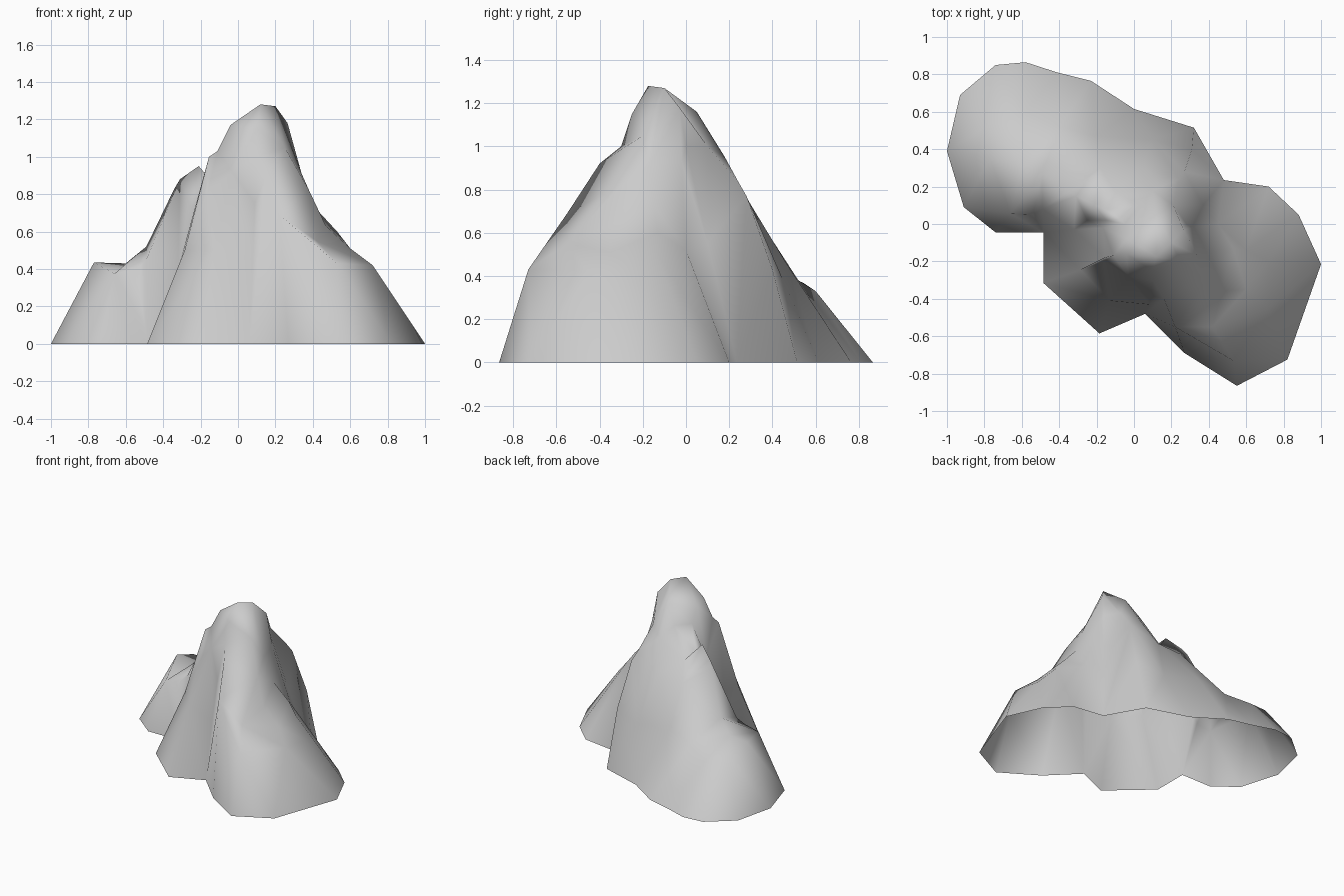
import bpy
from mathutils import Vector
from mathutils.geometry import delaunay_2d_cdt

default_cube = bpy.data.objects.get("Cube")
if default_cube:
    bpy.data.objects.remove(default_cube, do_unlink=True)

# Foot of the mountain, traced once around
foot_outline = [
    (-1, .39), (-.93, .69), (-.74, .85), (-.58, .865), (-.41, .81), (-.23, .765),
    (0, .615), (.32, .515), (.48, .235), (.72, .2), (.88, .05), (1, -.215),
    (.82, -.725), (.55, -.865), (.27, -.69), (.06, -.48), (-.185, -.585),
    (-.485, -.315), (-.485, -.045), (-.74, -.045), (-.91, .09),
]

# Ridge and valley lines, each running downhill
summit_crest = [(.12, -.175, 1.28), (.2, -.1, 1.27), (.265, -.03, 1.18), (.28, .0, 1.0),
                (.31, -.02, .93)]
back_spur = [(.2, -.1, 1.27), (.21, .1, 1.0), (.24, .24, .84), (.27, .28, .77),
             (.31, .4, .43), (.32, .515, 0)]
second_peak_ridge = [(-.21, .1, .95), (-.31, .15, .88), (-.34, .18, .83), (-.49, .27, .52),
                     (-.6, .32, .43), (-.77, .35, .435), (-1, .39, 0)]
left_shoulder_rim = [(-.77, .35, .435), (-.66, .055, .375), (-.54, .05, .4),
                     (-.49, .08, .45), (-.31, .15, .88)]
front_ridge = [(.12, -.175, 1.28), (.1, -.25, 1.15), (.1, -.3, 1.0), (.16, -.4, .92),
               (.22, -.55, .69), (.27, -.69, 0)]
front_shoulder_rim = [(.22, -.55, .69), (.53, -.73, .43), (.72, -.45, .42), (.72, -.2, .38),
                      (1, -.215, 0)]
right_ridge = [(.31, -.02, .93), (.34, -.17, .91), (.38, -.3, .82), (.47, -.36, .63),
               (.6, -.35, .51), (.72, -.45, .42)]
right_back_rim = [(.38, -.3, .82), (.41, -.15, .73), (.53, -.13, .6), (.6, -.14, .51),
                  (.72, -.2, .38)]
right_back_edge = [(.41, -.15, .73), (.45, .0, .52), (.72, .2, 0)]
right_valley = [(.31, -.02, .93), (.37, .1, .55), (.48, .235, 0)]
buttress_edge = [(.12, -.175, 1.28), (-.04, -.16, 1.17), (-.11, -.17, 1.03), (-.155, -.18, 1.0),
                 (-.165, -.2, .8), (-.285, -.245, .5), (-.485, -.315, 0)]
left_valley = [(-.15, .02, .88), (-.165, -.02, .8), (-.32, -.03, .4), (-.485, -.045, 0)]
notch = [(-.15, .02, .88), (-.14, .08, .86), (-.1, .17, .82)]
front_valley = [(.1, -.3, 1.0), (.09, -.38, .75), (.08, -.43, .45), (.06, -.48, 0)]
buttress_front = [(-.03, -.28, .92), (-.13, -.41, .5), (-.185, -.585, 0)]
creases = [summit_crest, back_spur, second_peak_ridge, left_shoulder_rim, front_ridge,
           front_shoulder_rim, right_ridge, right_back_rim, right_back_edge, right_valley,
           buttress_edge, left_valley, notch, front_valley, buttress_front]

# Loose points that round out the slopes
slope_points = [
    (-.76, .54, .37), (-.58, .6, .33), (-.4, .52, .38), (-.2, .47, .45), (-.18, .3, .72),
    (.03, .3, .73), (.03, .1, 1.03), (-.05, .0, 1.03), (.1, .45, .38), (.12, .05, 1.16),
    (.1, .18, .95), (.42, -.55, .55), (.25, -.2, 1.05), (-.04, -.08, 1.13), (-.25, .02, .73),
]

heights = {}
links = []


def point_index(x, y, z):
    """Register a point once and return its index."""
    heights.setdefault((x, y), z)
    return list(heights).index((x, y))


# Gather the foot, the creases and the slopes
foot = [point_index(x, y, 0) for x, y in foot_outline]
links += list(zip(foot, foot[1:] + foot[:1]))
for line in creases:
    ids = [point_index(*p) for p in line]
    links += list(zip(ids, ids[1:]))
for p in slope_points:
    point_index(*p)

# Triangulate the plan inside the foot outline, then lift every point
plan = [Vector(key) for key in heights]
flat, _, faces, sources, _, _ = delaunay_2d_cdt(plan, links, [], 1, 1e-5)
levels = list(heights.values())


def lift(point, source):
    """Height of a listed point, or the mean of its neighbours where creases cross."""
    if source:
        return levels[source[0]]
    near = sorted(range(len(plan)), key=lambda i: (plan[i] - point).length)[:2]
    return sum(levels[i] for i in near) / len(near)


points = [(p.x, p.y, lift(p, s)) for p, s in zip(flat, sources)]
mesh = bpy.data.meshes.new("mountain")
mesh.from_pydata(points, [], [list(f) for f in faces])
mesh.validate()
mountain = bpy.data.objects.new("mountain", mesh)
bpy.context.collection.objects.link(mountain)

# Plain grey rock
rock = bpy.data.materials.new("grey rock")
rock.use_nodes = True
colour = (.6, .6, .6, 1)
rock.diffuse_color = colour
rock.node_tree.nodes["Principled BSDF"].inputs["Base Color"].default_value = colour
mesh.materials.append(rock)

# Soft shading over the broad facets
for face in mesh.polygons:
    face.use_smooth = True
